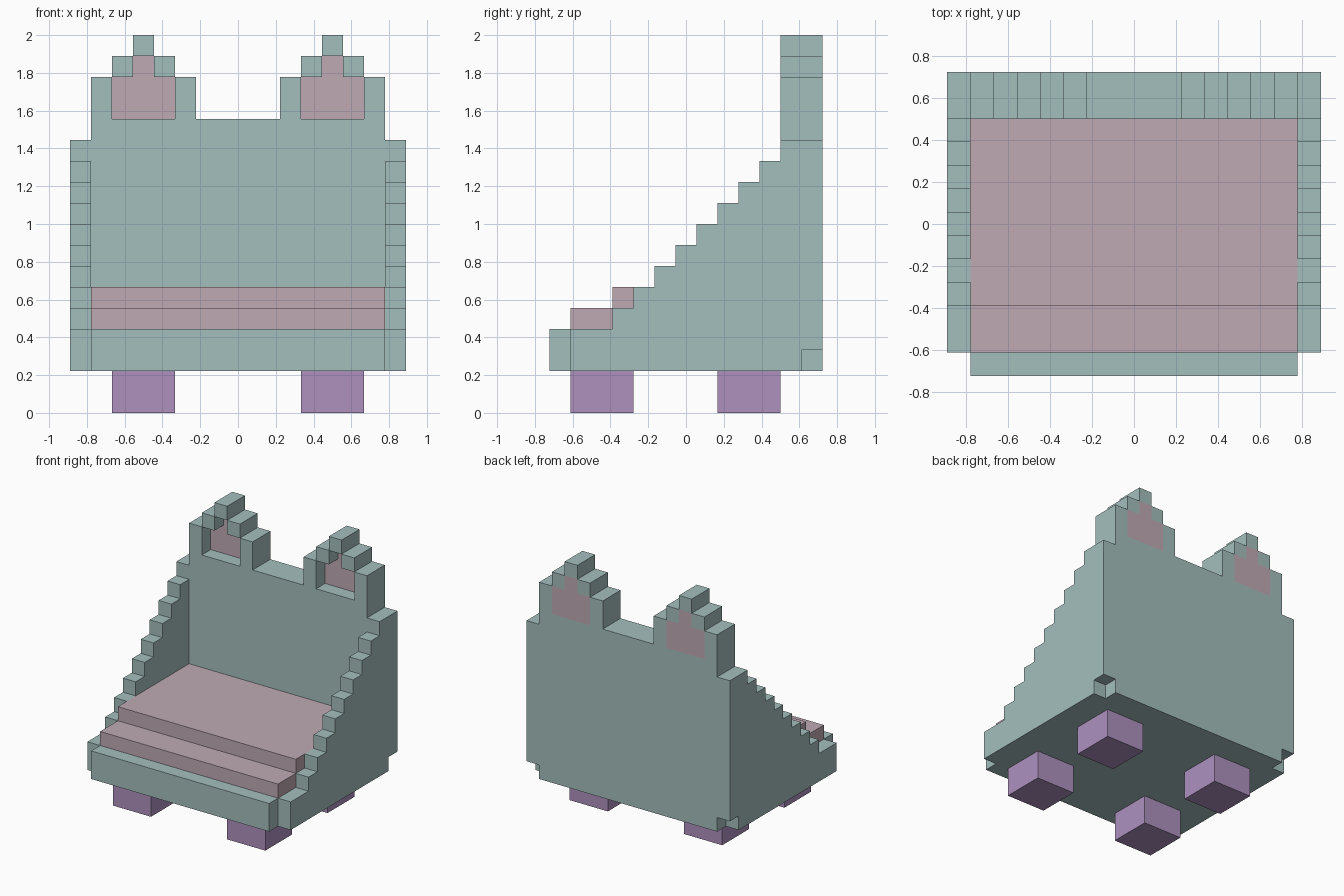
import bpy
import bmesh
from mathutils import Vector

cube = bpy.data.objects.get("Cube")
if cube:
    bpy.data.objects.remove(cube, do_unlink=True)

U = 1 / 9  # one block; all sizes below are in blocks


def material(name, rgb):
    mat = bpy.data.materials.new(name)
    mat.use_nodes = True
    mat.diffuse_color = (*rgb, 1)
    mat.node_tree.nodes["Principled BSDF"].inputs["Base Color"].default_value = (*rgb, 1)
    return mat


TEAL = material("pale teal", (0.371, 0.521, 0.508))
PINK = material("dusty pink", (0.521, 0.402, 0.451))
PURPLE = material("soft purple", (0.424, 0.283, 0.521))


def prism(name, profile, axis, start, end, mat):
    """Extrude a flat profile from start to end along x (profile y, z) or y (profile x, z)."""
    def place(p, d):
        return Vector((d, p[0], p[1]) if axis == "x" else (p[0], d, p[1])) * U

    bm = bmesh.new()
    face = bm.faces.new([bm.verts.new(place(p, start)) for p in profile])
    moved = bmesh.ops.extrude_face_region(bm, geom=[face])["geom"]
    verts = [g for g in moved if isinstance(g, bmesh.types.BMVert)]
    bmesh.ops.translate(bm, verts=verts, vec=place((0, 0), end - start))
    bmesh.ops.recalc_face_normals(bm, faces=bm.faces)
    mesh = bpy.data.meshes.new(name)
    bm.to_mesh(mesh)
    bm.free()
    mesh.materials.append(mat)
    obj = bpy.data.objects.new(name, mesh)
    bpy.context.collection.objects.link(obj)
    return obj


def rect(a0, a1, z0, z1):
    return [(a0, z0), (a1, z0), (a1, z1), (a0, z1)]


# Base and backrest in one L-shaped section
prism("base_and_backrest",
      [(-6.5, 2), (6.5, 2), (6.5, 14), (4.5, 14), (4.5, 4), (-6.5, 4)], "x", -7, 7, TEAL)

# Stepped cushion
prism("seat_cushion",
      [(-5.5, 4), (4.5, 4), (4.5, 6), (-3.5, 6), (-3.5, 5), (-5.5, 5)], "x", -7, 7, PINK)

# Staircase outline of the side panels, notched at the lower back corner
stairs = [(-5.5, 2), (-5.5, 4)]
for i in range(8):
    stairs += [(-3.5 + i, 4 + i), (-3.5 + i, 5 + i)]
stairs += [(4.5, 12), (4.5, 13), (6.5, 13), (6.5, 3), (5.5, 3), (5.5, 2)]

# Ear outlines, as offsets from the ear's middle
ear_inner = [(1.5, 14), (1.5, 16), (0.5, 16), (0.5, 17)]
ear_outer = [(2.5, 14), (2.5, 16), (1.5, 16), (1.5, 17), (0.5, 17), (0.5, 18)]


def flip(points):
    return [(-x, z) for x, z in reversed(points)]


# The frame's stepped blocks meet only at their edges, so each is its own bar
ear_bars = [(-2.5, -1.5, 14, 16), (1.5, 2.5, 14, 16),
            (-1.5, -0.5, 16, 17), (0.5, 1.5, 16, 17), (-0.5, 0.5, 17, 18)]

for side, s in (("left", 1), ("right", -1)):
    prism(f"{side}_side_panel", stairs, "x", 7 * s, 8 * s, TEAL)

    # Ear: open frame with a pink panel set flush with the back
    cx = 4.5 * s
    for n, (x0, x1, z0, z1) in enumerate(ear_bars, 1):
        prism(f"{side}_ear_frame_{n}", rect(cx + x0, cx + x1, z0, z1), "y", 4.5, 6.5, TEAL)
    panel = [(cx + x, z) for x, z in ear_inner + flip(ear_inner)]
    prism(f"{side}_inner_ear", panel, "y", 5.5, 6.5, PINK)

    # Legs
    for end, y in (("front", -5.5), ("back", 1.5)):
        prism(f"{end}_{side}_leg", rect(cx - 1.5, cx + 1.5, 0, 2), "y", y, y + 3, PURPLE)
